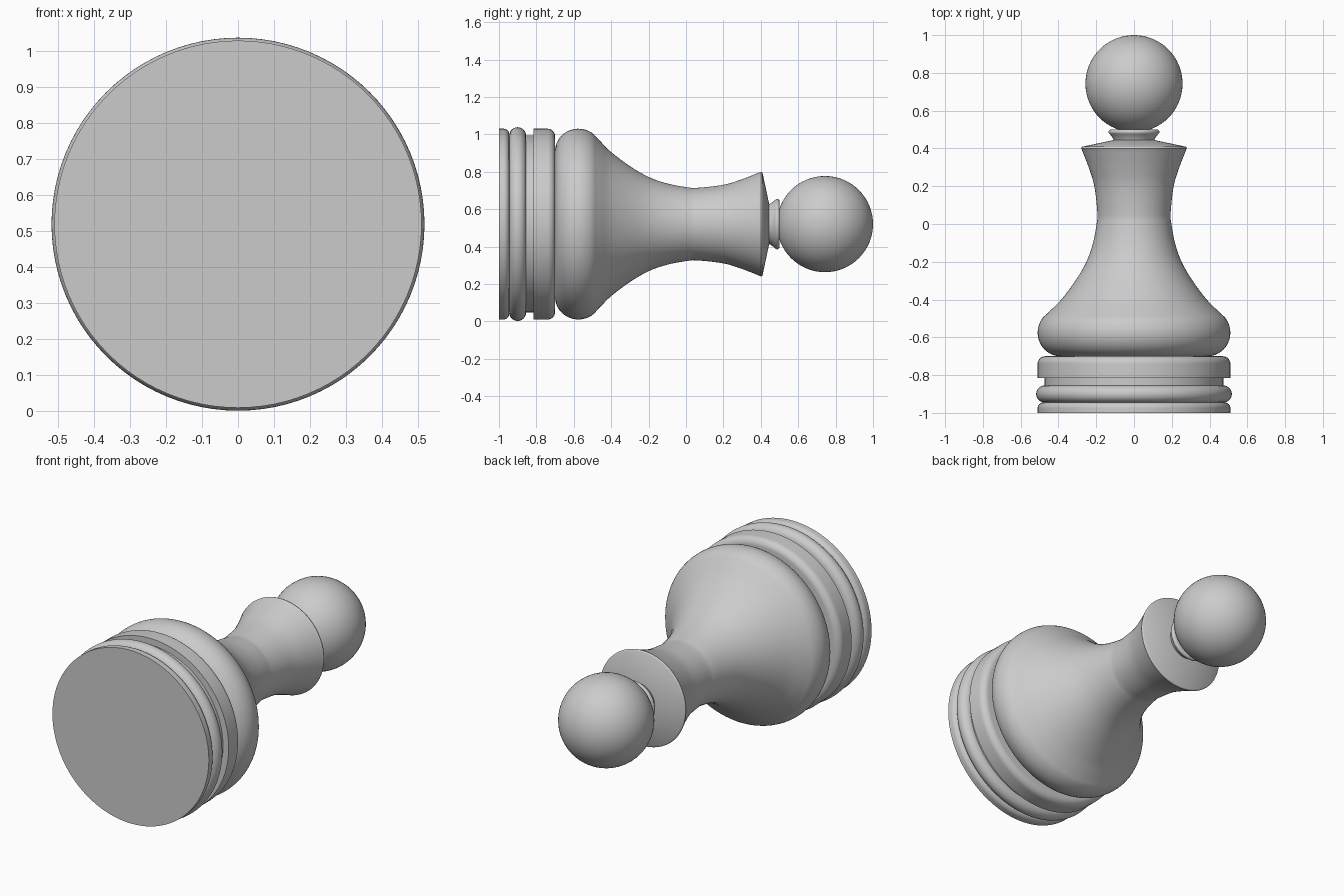
import bpy
import math
from mathutils import Matrix, Vector

cube = bpy.data.objects.get("Cube")
if cube:
    bpy.data.objects.remove(cube, do_unlink=True)

AXIS_Z = 0.52
SEGMENTS = 96

grey = bpy.data.materials.new("plain grey")
grey.use_nodes = True
GREY = (0.6, 0.6, 0.6, 1)
grey.diffuse_color = GREY
grey.node_tree.nodes["Principled BSDF"].inputs["Base Color"].default_value = GREY


def arc(r, y, radius_r, radius_y, start, end, steps=10):
    """Elliptical arc of (radius, y) points; 0 degrees points outward, 90 to the tip."""
    angles = [math.radians(start + (end - start) * i / steps) for i in range(steps + 1)]
    return [(r + radius_r * math.cos(a), y + radius_y * math.sin(a)) for a in angles]


def spline(points, steps=6):
    """Smooth curve through the given profile points."""
    pts = [Vector(p) for p in points]
    pts = [2 * pts[0] - pts[1]] + pts + [2 * pts[-1] - pts[-2]]
    out = []
    for a, b, c, d in zip(pts, pts[1:], pts[2:], pts[3:]):
        for i in range(steps):
            t = i / steps
            out.append(tuple(b + (c - a) * t / 2 + (2 * a - 5 * b + 4 * c - d) * t**2 / 2
                             + (3 * b - a - 3 * c + d) * t**3 / 2))
    return out + [tuple(pts[-2])]


def lathe(name, profile):
    """Revolve a (radius, y) profile around the lying axis and cap both ends."""
    verts, faces, n = [], [], SEGMENTS
    for r, y in profile:
        for k in range(n):
            a = 2 * math.pi * k / n
            verts.append((r * math.cos(a), y, AXIS_Z + r * math.sin(a)))
    for j in range(len(profile) - 1):
        for k in range(n):
            m = (k + 1) % n
            faces.append((j * n + k, (j + 1) * n + k, (j + 1) * n + m, j * n + m))
    faces.append(tuple(range(n)))
    faces.append(tuple(reversed(range(len(verts) - n, len(verts)))))
    mesh = bpy.data.meshes.new(name)
    mesh.from_pydata(verts, [], faces)
    obj = bpy.data.objects.new(name, mesh)
    bpy.context.collection.objects.link(obj)
    finish(obj)


def finish(obj):
    obj.data.materials.append(grey)
    bpy.ops.object.select_all(action="DESELECT")
    obj.select_set(True)
    bpy.context.view_layer.objects.active = obj
    bpy.ops.object.shade_smooth_by_angle(angle=math.radians(35))


# Stacked base rings
lathe("base_disc", [(0.51, -1)] + arc(0.48, -0.975, 0.03, 0.03, 0, 90))
lathe("base_ring", arc(0.473, -0.9, 0.045, 0.045, -90, 90, 16))
lathe("base_groove", [(0.473, -0.86), (0.473, -0.81)])
lathe("base_step", [(0.51, -0.815)] + arc(0.47, -0.74, 0.04, 0.04, 0, 90))

# Bulging body with a waisted stem and flared rim
bulge = arc(0.39, -0.575, 0.12, 0.125, -90, 40, 18)
stem = spline([bulge[-1], (0.445, -0.46), (0.385, -0.4), (0.31, -0.3), (0.252, -0.2),
               (0.217, -0.1), (0.198, 0), (0.194, 0.06), (0.21, 0.2),
               (0.24, 0.3), (0.277, 0.395)])
rim = arc(0.27, 0.4, 0.01, 0.01, 0, 70, 4)
lathe("body", bulge + stem[1:] + rim + [(0.105, 0.445)])

# Collar and ball head
lathe("collar", [(0.105, 0.435), (0.109, 0.45), (0.125, 0.472)]
      + arc(0.122, 0.487, 0.013, 0.013, -30, 90, 6))
bpy.ops.mesh.primitive_uv_sphere_add(
    segments=64, ring_count=32, radius=0.257,
    location=(0, 0.743, AXIS_Z), rotation=(math.radians(-90), 0, 0))
head = bpy.context.object
head.name = "ball_head"
finish(head)
